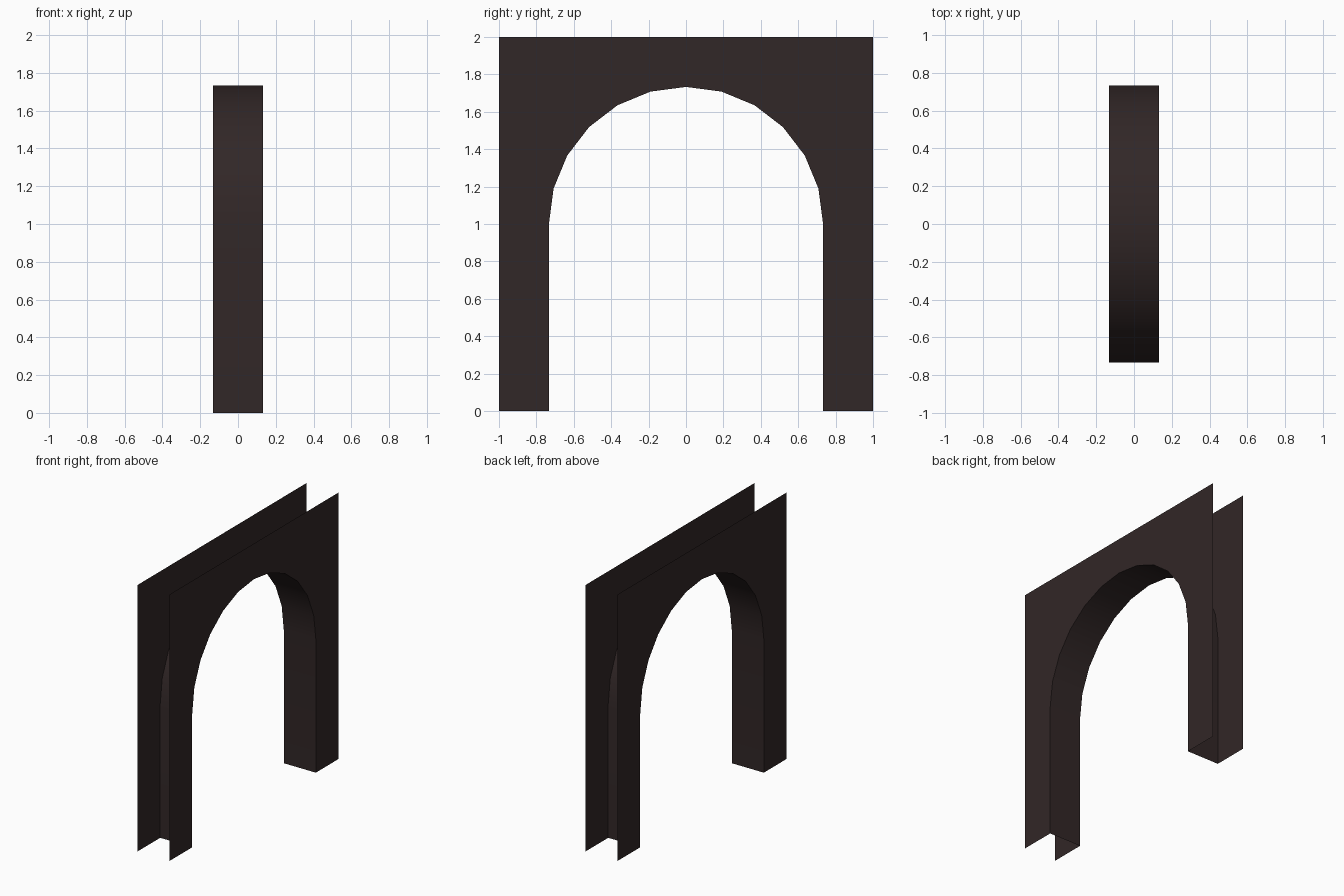
import bpy, bmesh, math

if "Cube" in bpy.data.objects:
    bpy.data.objects.remove(bpy.data.objects["Cube"])

HALF_THICK = 0.133   # half depth of the wall along x
HALF_OPEN = 0.733    # half width and radius of the opening
SPRING = 1.0         # height where the arch starts
SEGMENTS = 12

mat = bpy.data.materials.new("dark brown stone")
mat.diffuse_color = (0.031, 0.020, 0.020, 1)
mat.use_nodes = True
mat.node_tree.nodes["Principled BSDF"].inputs["Base Color"].default_value = mat.diffuse_color

# Opening profile: straight jambs joined by a half circle
opening = [(-HALF_OPEN, 0)]
for i in range(SEGMENTS + 1):
    a = math.pi * (1 - i / SEGMENTS)
    opening.append((HALF_OPEN * math.cos(a), SPRING + HALF_OPEN * math.sin(a)))
opening.append((HALF_OPEN, 0))
outer = [(1, 0), (1, 2), (-1, 2), (-1, 0)]

bm = bmesh.new()
rims = []
for side in (-1, 1):
    x = side * HALF_THICK
    # Wall plate with the arched cut-out, facing outwards
    rim = [bm.verts.new((x, y, z)) for y, z in opening]
    edge = [bm.verts.new((x, y, z)) for y, z in outer]
    face = bm.faces.new(rim + edge)
    face.normal_update()
    if face.normal.x * side < 0:
        face.normal_flip()
    rims.append(rim)

# Inner lining of the arch, facing the opening (top, ends and feet stay open)
a, b = rims
for i in range(len(a) - 1):
    face = bm.faces.new((a[i], a[i + 1], b[i + 1], b[i]))
    face.normal_update()
    to_middle = -face.calc_center_median()
    to_middle.z += 0.9
    if face.normal.dot(to_middle) < 0:
        face.normal_flip()

mesh = bpy.data.meshes.new("arch_wall")
bm.to_mesh(mesh)
bm.free()
mesh.materials.append(mat)
arch = bpy.data.objects.new("arch_wall", mesh)
bpy.context.collection.objects.link(arch)

# Smooth lining, sharp edges against the plates
bpy.context.view_layer.objects.active = arch
arch.select_set(True)
bpy.ops.object.shade_smooth_by_angle(angle=math.radians(30))
